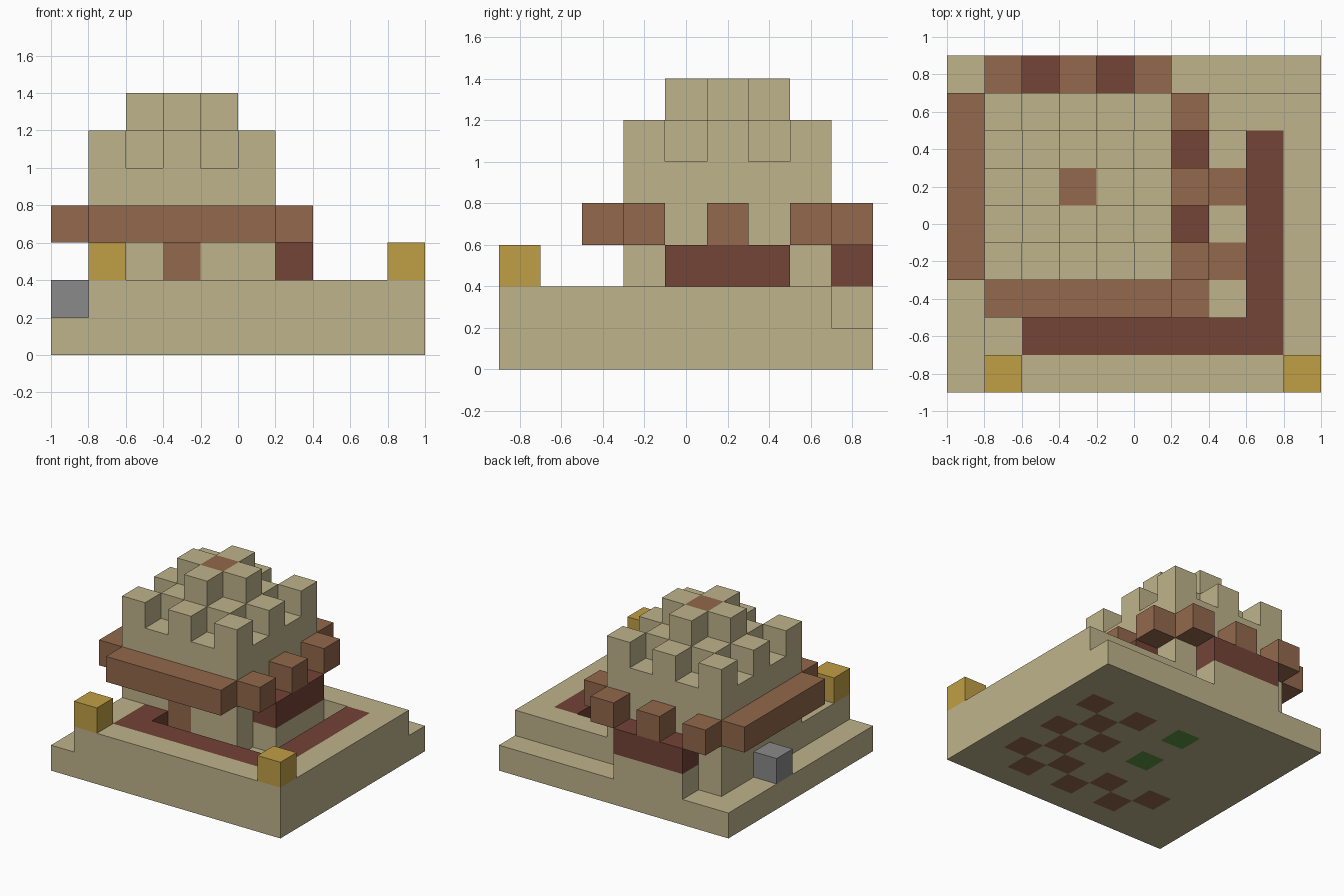
import bpy, bmesh
from mathutils import Vector

if "Cube" in bpy.data.objects:
    bpy.data.objects.remove(bpy.data.objects["Cube"])

S = 0.2                              # block size
ORIGIN = Vector((-1.0, -0.9, 0.0))   # corner of the block grid


def material(name, r, g, b):
    m = bpy.data.materials.new(name)
    m.use_nodes = True
    col = [(c / 255) ** 2.2 for c in (r, g, b)] + [1.0]
    m.diffuse_color = col
    m.node_tree.nodes["Principled BSDF"].inputs["Base Color"].default_value = col
    return m


sand = material("sandstone", 189, 178, 138)
brown = material("brown_wood", 145, 104, 77)
red = material("dark_red_brick", 115, 69, 58)
gold = material("gold", 191, 157, 71)
grey = material("grey_stone", 136, 136, 136)
green = material("green", 92, 149, 68)

solid = {}    # block position -> part name
colours = {}  # part name -> material


def put(part, mat, cells):
    """Give blocks to a part, replacing what was there."""
    colours[part] = mat
    for c in cells:
        solid[c] = part


def span(xs, ys, zs):
    """All blocks in the inclusive ranges."""
    r = [range(a, b + 1) for a, b in (xs, ys, zs)]
    return [(i, j, k) for i in r[0] for j in r[1] for k in r[2]]


# Ground: slab, checkered moat floor, upper terrace
put("ground_slab", sand, span((0, 9), (0, 8), (0, 0)))
moat = span((6, 8), (1, 6), (0, 0)) + span((2, 8), (1, 2), (0, 0))
put("moat_floor_tiles", brown, [c for c in moat if (c[0] + c[1]) % 2 == 0])
put("garden_tiles", green, [(4, 4, 0), (4, 6, 0)])
put("terrace", sand, span((1, 9), (0, 7), (1, 1)) + span((2, 4), (8, 8), (1, 1)))

# Moat trench and the path around it
for c in span((3, 7), (2, 2), (1, 1)) + span((7, 7), (3, 6), (1, 1)) + [(6, 3, 1)]:
    del solid[c]
put("moat_path", red, span((2, 8), (1, 1), (1, 1)) + span((8, 8), (1, 6), (1, 1)) + [(2, 2, 1)])

# Keep: main body, gate, battlements, upper tower
put("keep", sand, span((1, 5), (3, 7), (2, 4)))
put("gate", brown, span((3, 3), (3, 3), (1, 2)))
put("keep_battlements", sand,
    [(i, j, 5) for i in (1, 3, 5) for j in (3, 5, 7) if (i, j) != (3, 5)])
put("upper_tower", sand, span((2, 4), (4, 6), (5, 5)))
put("tower_battlements", sand, [(2, 5, 6), (4, 5, 6), (3, 4, 6), (3, 6, 6)])
put("tower_hatch", brown, [(3, 5, 6)])

# Side balconies with brick floors and wooden merlons
put("right_balcony", red, span((6, 6), (4, 6), (2, 2)))
put("rear_balcony", red, span((2, 4), (8, 8), (2, 2)))
put("right_merlons", brown, [(6, j, 3) for j in (3, 5, 7)])
put("rear_merlons", brown, [(i, 8, 3) for i in (1, 3, 5)])
put("front_beam", brown, span((1, 5), (2, 2), (3, 3)))
put("left_beam", brown, span((0, 0), (3, 7), (3, 3)))

# Corner posts and side block
put("front_posts", gold, [(1, 0, 2), (9, 0, 2)])
put("side_block", grey, [(0, 5, 1)])


def build(part):
    """Make one mesh from the exposed faces of a part's blocks."""
    bm = bmesh.new()
    for cell in [c for c, p in solid.items() if p == part]:
        centre = Vector(cell) + Vector((0.5, 0.5, 0.5))
        for axis in range(3):
            for side in (-1, 1):
                n = Vector((0, 0, 0))
                n[axis] = side
                if tuple(int(a + b) for a, b in zip(cell, n)) in solid:
                    continue
                u = Vector((0, 0, 0))
                u[(axis + 1) % 3] = 0.5
                v = n.cross(u)
                mid = centre + n / 2
                corners = (mid - u - v, mid + u - v, mid + u + v, mid - u + v)
                bm.faces.new([bm.verts.new(ORIGIN + p * S) for p in corners])
    if bm.faces:
        bmesh.ops.remove_doubles(bm, verts=bm.verts, dist=0.001)
        mesh = bpy.data.meshes.new(part)
        bm.to_mesh(mesh)
        mesh.materials.append(colours[part])
        bpy.context.collection.objects.link(bpy.data.objects.new(part, mesh))
    bm.free()


for part in colours:
    build(part)
